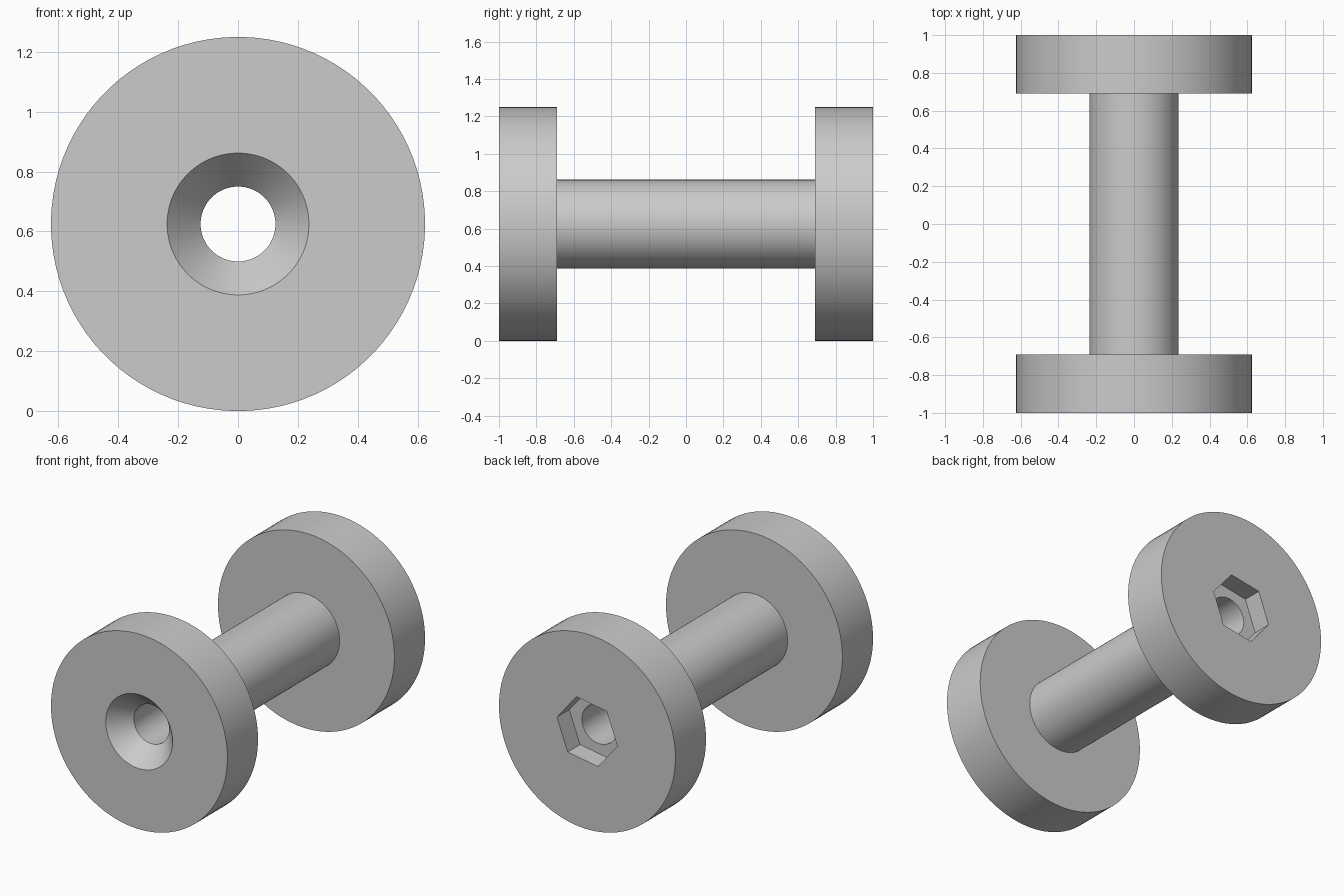
import bpy, bmesh, math

cube = bpy.data.objects.get("Cube")
if cube:
    bpy.data.objects.remove(cube, do_unlink=True)

SEGMENTS = 96
START = math.radians(9.5)          # turn of the hexagonal pocket
FLANGE, SHAFT, BORE, HEX = 0.625, 0.237, 0.125, 0.217
END, INNER, RECESS = 1.0, 0.69, 0.125

# Closed profile of (radius, y, is_hexagon), from the countersink round the outside to the bore
profile = [
    (BORE, -END + RECESS, False),   # countersink bottom
    (SHAFT, -END, False),           # countersink rim
    (FLANGE, -END, False),          # front flange
    (FLANGE, -INNER, False),
    (SHAFT, -INNER, False),         # shaft
    (SHAFT, INNER, False),
    (FLANGE, INNER, False),         # back flange
    (FLANGE, END, False),
    (HEX, END, True),               # nut pocket
    (HEX, END - RECESS, True),
    (BORE, END - RECESS, False),    # bore
]


def hex_radius(corner, angle):
    """Distance to a hexagon's edge, with a corner at angle zero."""
    a = angle % (math.pi / 3) - math.pi / 6
    return corner * math.cos(math.pi / 6) / math.cos(a)


# Turn the profile about the y axis
bm = bmesh.new()
rings = []
for radius, y, is_hex in profile:
    ring = []
    for i in range(SEGMENTS):
        a = math.tau * i / SEGMENTS
        r = hex_radius(radius, a) if is_hex else radius
        ring.append(bm.verts.new((r * math.cos(a + START), y,
                                  FLANGE + r * math.sin(a + START))))
    rings.append(ring)
for ring, following in zip(rings, rings[1:] + rings[:1]):
    for i in range(SEGMENTS):
        j = (i + 1) % SEGMENTS
        bm.faces.new((ring[i], ring[j], following[j], following[i]))
bmesh.ops.recalc_face_normals(bm, faces=bm.faces)

mesh = bpy.data.meshes.new("flanged_spool")
bm.to_mesh(mesh)
bm.free()
spool = bpy.data.objects.new("flanged_spool", mesh)
bpy.context.collection.objects.link(spool)

# Plain grey
grey = bpy.data.materials.new("plain_grey")
grey.use_nodes = True
colour = (0.6, 0.6, 0.6, 1)
grey.diffuse_color = colour
grey.node_tree.nodes["Principled BSDF"].inputs["Base Color"].default_value = colour
mesh.materials.append(grey)

bpy.ops.object.select_all(action="DESELECT")
spool.select_set(True)
bpy.context.view_layer.objects.active = spool
bpy.ops.object.shade_smooth_by_angle(angle=math.radians(25))
